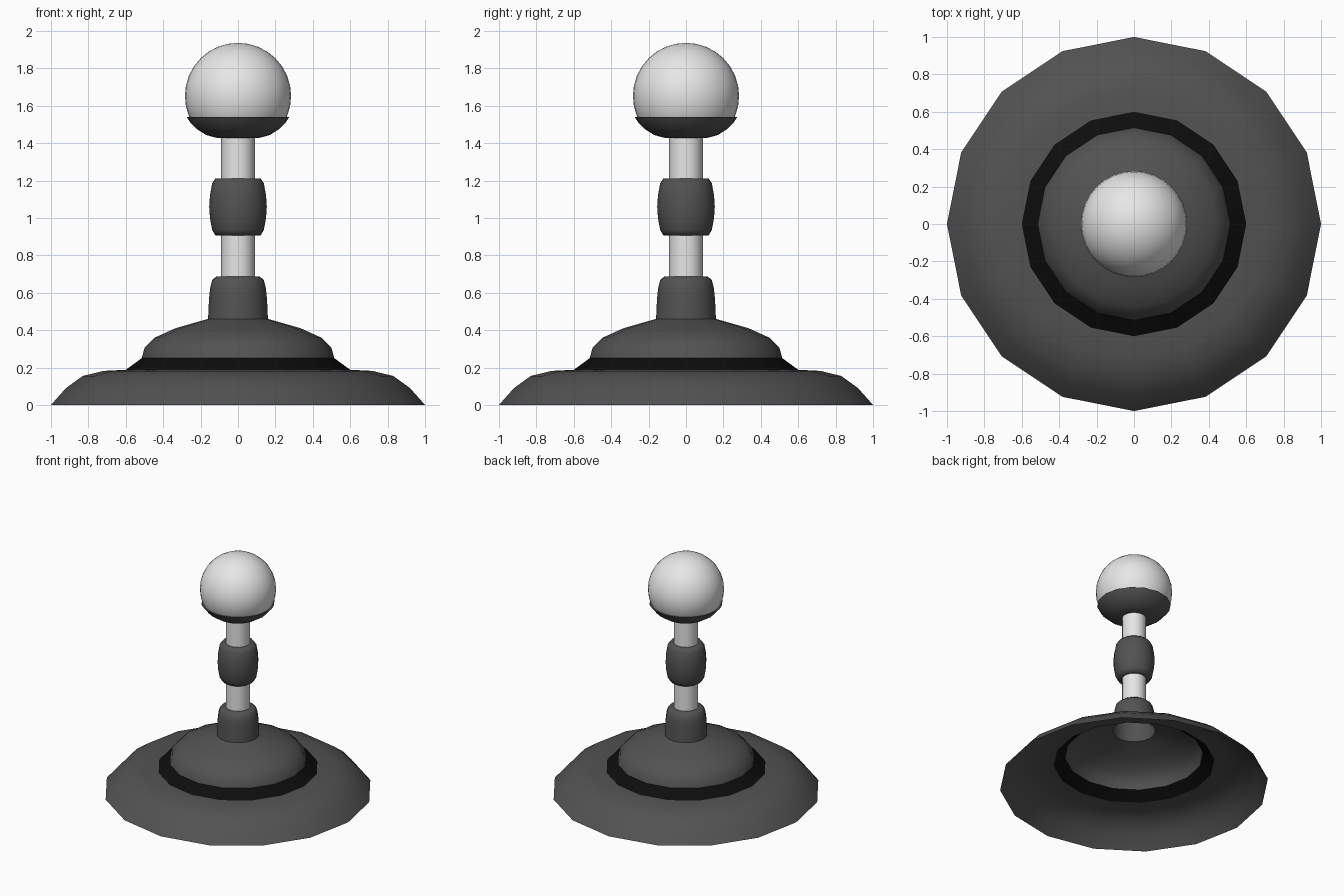
import bpy, bmesh, math

if "Cube" in bpy.data.objects:
    bpy.data.objects.remove(bpy.data.objects["Cube"])


def material(name, rgb):
    m = bpy.data.materials.new(name)
    m.diffuse_color = (*rgb, 1)
    m.use_nodes = True
    m.node_tree.nodes["Principled BSDF"].inputs["Base Color"].default_value = m.diffuse_color
    return m


DARK = material("dark grey", (0.085, 0.085, 0.085))
BLACK = material("black", (0.004, 0.004, 0.004))
WHITE = material("light grey", (0.8, 0.8, 0.8))


def smooth(ob, angle):
    bpy.ops.object.select_all(action='DESELECT')
    ob.select_set(True)
    bpy.context.view_layer.objects.active = ob
    bpy.ops.object.shade_smooth_by_angle(angle=math.radians(angle))


def lathe(name, profile, mat, sides=16, angle=40):
    """Turn a profile, listed bottom to top as (radius, z), about the z axis."""
    bm = bmesh.new()
    rings = []
    for r, z in profile:
        if r == 0:
            rings.append([bm.verts.new((0, 0, z))] * sides)
        else:
            rings.append([bm.verts.new((r * math.cos(math.tau * i / sides),
                                        r * math.sin(math.tau * i / sides), z))
                          for i in range(sides)])
    for a, b in zip(rings, rings[1:]):
        for i in range(sides):
            j = (i + 1) % sides
            quad = list(dict.fromkeys((a[i], a[j], b[j], b[i])))
            bm.faces.new(quad)
    me = bpy.data.meshes.new(name)
    bm.to_mesh(me)
    bm.free()
    me.materials.append(mat)
    ob = bpy.data.objects.new(name, me)
    bpy.context.collection.objects.link(ob)
    smooth(ob, angle)
    return ob


# Hollow base: flared skirt, black band, dome with collar
lathe("base_skirt", [(1, 0), (0.92, 0.09), (0.83, 0.155), (0.72, 0.182), (0.6, 0.188)], DARK)
lathe("base_band", [(0.6, 0.188), (0.515, 0.25)], BLACK)
lathe("base_dome", [(0.515, 0.25), (0.5, 0.305), (0.445, 0.36), (0.335, 0.41),
                    (0.16, 0.46), (0.155, 0.57), (0.148, 0.63), (0.137, 0.67),
                    (0.115, 0.687), (0, 0.687)], DARK, angle=60)

# Shaft with grip
lathe("shaft", [(0.09, 0.68), (0.09, 1.45)], WHITE)
lathe("grip", [(0.08, 0.905), (0.12, 0.905), (0.138, 0.935), (0.15, 1.0), (0.154, 1.06),
               (0.15, 1.12), (0.138, 1.185), (0.12, 1.212), (0.08, 1.212)], DARK, angle=60)

# Cup holding the ball
lathe("ball_cup", [(0, 1.425), (0.11, 1.427), (0.17, 1.443), (0.22, 1.475),
                   (0.255, 1.51), (0.275, 1.54), (0.24, 1.54)], DARK, angle=60)

# Ball knob
bpy.ops.mesh.primitive_uv_sphere_add(segments=32, ring_count=16, radius=0.284,
                                     location=(0, 0, 1.652))
ball = bpy.context.object
ball.name = "ball_knob"
# Keep only the part that shows above the cup
bm = bmesh.new()
bm.from_mesh(ball.data)
bmesh.ops.bisect_plane(bm, geom=bm.verts[:] + bm.edges[:] + bm.faces[:],
                       plane_co=(0, 0, -0.122), plane_no=(0, 0, -1), clear_outer=True)
bm.to_mesh(ball.data)
bm.free()
ball.data.materials.append(WHITE)
smooth(ball, 60)
